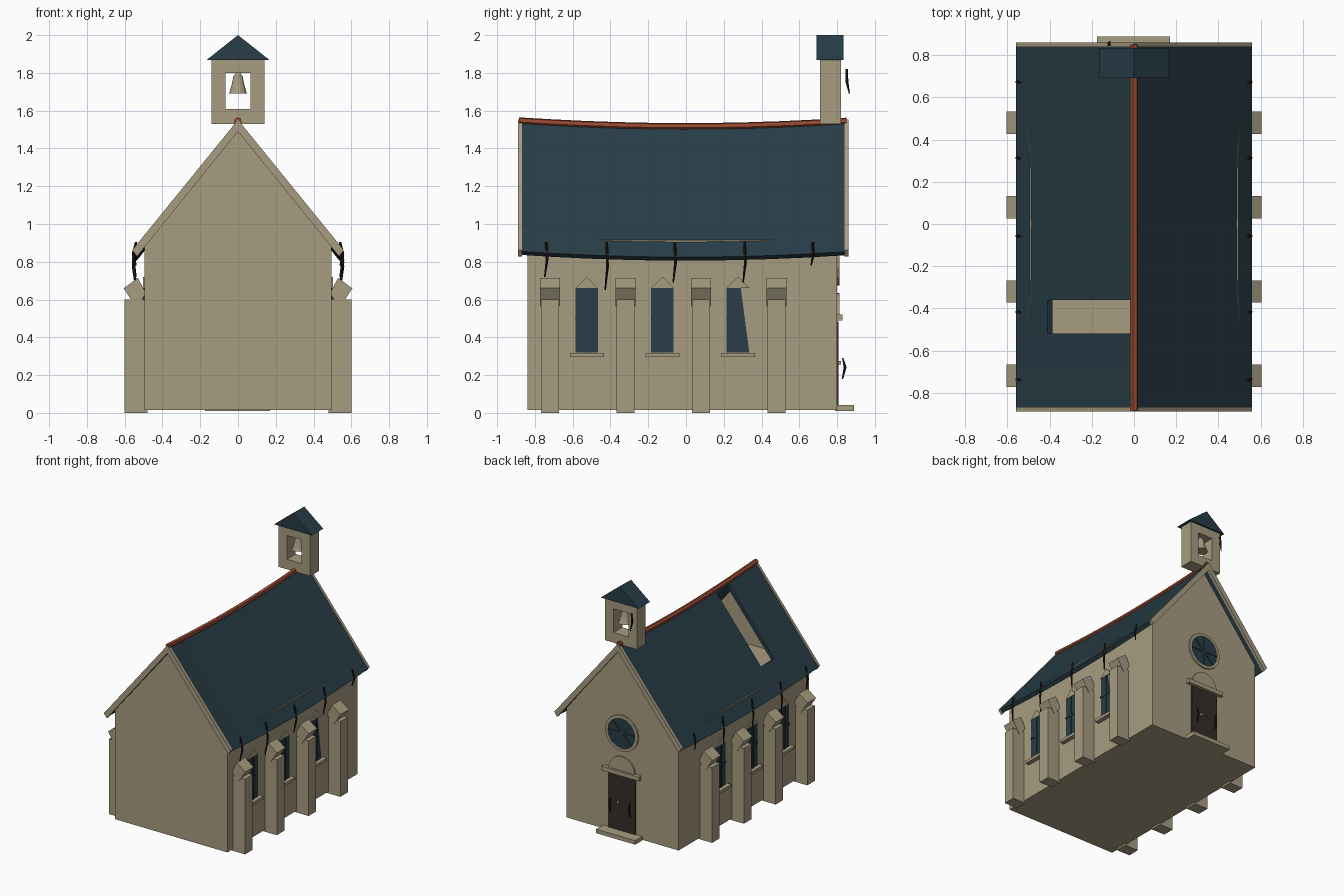
import bpy, bmesh, math
from mathutils import Vector

if "Cube" in bpy.data.objects:
    bpy.data.objects.remove(bpy.data.objects["Cube"])


def material(name, rgb):
    m = bpy.data.materials.new(name)
    m.diffuse_color = (*rgb, 1)
    m.use_nodes = True
    m.node_tree.nodes["Principled BSDF"].inputs["Base Color"].default_value = m.diffuse_color
    return m


STONE = material("warm stone", (0.39, 0.335, 0.22))
SLATE = material("blue slate", (0.021, 0.047, 0.063))
CLAY = material("red clay", (0.30, 0.065, 0.028))
WOOD = material("dark wood", (0.036, 0.026, 0.021))
IRON = material("black iron", (0.016, 0.009, 0.007))


def finish(name, bm, mat):
    bmesh.ops.recalc_face_normals(bm, faces=bm.faces)
    me = bpy.data.meshes.new(name)
    bm.to_mesh(me)
    bm.free()
    me.materials.append(mat)
    ob = bpy.data.objects.new(name, me)
    bpy.context.collection.objects.link(ob)
    return ob


def prism(name, poly, axis, a, b, mat):
    """Extrude a 2D outline along x, y or z between a and b."""
    put = {'x': lambda p, d: (d, p[0], p[1]),
           'y': lambda p, d: (p[0], d, p[1]),
           'z': lambda p, d: (p[0], p[1], d)}[axis]
    bm = bmesh.new()
    lo = [bm.verts.new(put(p, a)) for p in poly]
    hi = [bm.verts.new(put(p, b)) for p in poly]
    bm.faces.new(lo)
    bm.faces.new(hi)
    n = len(poly)
    for i in range(n):
        j = (i + 1) % n
        bm.faces.new((lo[i], lo[j], hi[j], hi[i]))
    return finish(name, bm, mat)


def box(name, x0, x1, y0, y1, z0, z1, mat):
    return prism(name, [(x0, y0), (x1, y0), (x1, y1), (x0, y1)], 'z', z0, z1, mat)


def tube(name, pts, radii, sides, mat):
    """Loft rings along a path, using a fixed frame across its main direction."""
    pts = [Vector(p) for p in pts]
    d = (pts[-1] - pts[0]).normalized()
    u = d.orthogonal().normalized()
    v = d.cross(u)
    bm = bmesh.new()
    rings = []
    for p, r in zip(pts, radii):
        rings.append([bm.verts.new(p + r * (math.cos(t) * u + math.sin(t) * v))
                      for t in (2 * math.pi * k / sides for k in range(sides))])
    for r0, r1 in zip(rings, rings[1:]):
        for k in range(sides):
            j = (k + 1) % sides
            bm.faces.new((r0[k], r0[j], r1[j], r1[k]))
    bm.faces.new(rings[0])
    bm.faces.new(rings[-1])
    return finish(name, bm, mat)


def arc(cx, cz, r, a0, a1, n):
    return [(cx + r * math.cos(a0 + (a1 - a0) * i / n),
             cz + r * math.sin(a0 + (a1 - a0) * i / n)) for i in range(n + 1)]


def sag(y):
    return 0.03 * max(0, 1 - (y / 0.87) ** 2)


# Nave walls and the two gable plates
box("nave", -0.495, 0.495, -0.84, 0.80, 0.015, 0.915, STONE)
gable = [(-0.495, 0.905), (0.495, 0.905), (0, 1.515)]
prism("front_gable", gable, 'y', -0.84, -0.80, STONE)
prism("back_gable", gable, 'y', 0.76, 0.80, STONE)

# Sagging slate roof with a missing strip on the left slope
bm = bmesh.new()
ys = [-0.87, -0.70, -0.52, -0.36, -0.2, 0, 0.2, 0.4, 0.6, 0.84]
xs = [-0.56, -0.41, -0.02, 0, 0.56]
grid = [[bm.verts.new((x, y, 1.545 - abs(x) * 1.232 - sag(y))) for x in xs] for y in ys]
for j in range(len(ys) - 1):
    for i in range(len(xs) - 1):
        if not (i == 1 and ys[j] == -0.52):
            bm.faces.new((grid[j][i], grid[j][i + 1], grid[j + 1][i + 1], grid[j + 1][i]))
roof = finish("roof", bm, SLATE)
if roof.data.polygons[0].normal.z < 0:
    roof.data.flip_normals()
slab = roof.modifiers.new("thickness", 'SOLIDIFY')
slab.thickness = 0.03
slab.offset = -1

# Stone verge trims on both gables
chevron = [(0, 1.552), (0.56, 0.862), (0.535, 0.828), (0, 1.49), (-0.535, 0.828), (-0.56, 0.862)]
prism("front_verge", chevron, 'y', -0.89, -0.868, STONE)
prism("back_verge", chevron, 'y', 0.838, 0.86, STONE)

# Clay ridge capping
ridge_y = [-0.885 + 1.735 * i / 10 for i in range(11)]
tube("ridge_cap", [(0, y, 1.545 - sag(y)) for y in ridge_y], [0.02] * 11, 6, CLAY)

# Buttresses, windows and hanging irons, mirrored to both sides
cap = [(0.605, 0.66), (0.53, 0.715), (0.485, 0.63), (0.545, 0.565)]
irons = [(-0.74, 0.72), (-0.42, 0.65), (-0.06, 0.69), (0.31, 0.69), (0.67, 0.78)]
for s, side in ((1, "right"), (-1, "left")):
    for y in (-0.72, -0.32, 0.08, 0.48):
        x0, x1 = sorted((s * 0.48, s * 0.6))
        box(side + "_buttress", x0, x1, y - 0.048, y + 0.048, 0, 0.6, STONE)
        prism(side + "_buttress_cap", [(s * x, z) for x, z in cap], 'y', y - 0.053, y + 0.053, STONE)
    for y in (-0.525, -0.125, 0.275):
        # the last pane on the right has slipped into the wall
        slip = 0.045 if s > 0 and y > 0.2 else 0
        pane = [(y - 0.06, 0.32), (y + 0.06, 0.32), (y + 0.06 - slip, 0.66), (y - 0.06, 0.66)]
        prism(side + "_window_pane", pane, 'x', s * 0.493, s * 0.5, SLATE)
        head = [(y - 0.06, 0.66), (y + 0.06, 0.66), (y, 0.72)]
        prism(side + "_window_head", head, 'x', s * 0.49, s * 0.503, STONE)
        bar = [(y - 0.006, 0.32), (y + 0.006, 0.32), (y + 0.006, 0.66), (y - 0.006, 0.66)]
        prism(side + "_window_mullion", bar, 'x', s * 0.495, s * 0.506, SLATE)
        rail = [(y - 0.06, 0.495), (y + 0.02, 0.495), (y + 0.02, 0.508), (y - 0.06, 0.508)]
        prism(side + "_window_rail", rail, 'x', s * 0.495, s * 0.506, SLATE)
        sill = [(y - 0.09, 0.295), (y + 0.09, 0.295), (y + 0.09, 0.318), (y - 0.09, 0.318)]
        prism(side + "_window_sill", sill, 'x', s * 0.49, s * 0.53, STONE)
    for y, z in irons:
        m = (z + 0.9) / 2
        tube(side + "_hanging_iron",
             [(s * 0.54, y, 0.905), (s * 0.555, y + 0.004, m), (s * 0.54, y - 0.008, z)],
             [0.007, 0.008, 0.004], 5, IRON)

# Back entrance: door, step, lintel and arch
box("door", -0.12, 0.12, 0.795, 0.808, 0.035, 0.485, WOOD)
box("door_step", -0.175, 0.17, 0.79, 0.89, 0.01, 0.042, STONE)
box("door_lintel", -0.165, 0.165, 0.79, 0.828, 0.488, 0.522, STONE)
prism("door_arch", arc(0, 0.52, 0.115, 0, math.pi, 12), 'y', 0.795, 0.812, STONE)
for x in (0.085, -0.085):
    tube("door_iron", [(x, 0.83, 0.29), (x, 0.842, 0.24), (x, 0.828, 0.18)],
         [0.004, 0.008, 0.004], 5, IRON)
box("door_handle", 0.02, 0.04, 0.805, 0.82, 0.255, 0.275, STONE)

# Round window with spokes and a stone surround
full = arc(0, 0.82, 0.125, 0, 2 * math.pi, 16)[:-1]
prism("round_pane", full, 'y', 0.797, 0.804, SLATE)
outer = arc(0, 0.82, 0.145, 0, 2 * math.pi, 16)
inner = arc(0, 0.82, 0.122, 0, 2 * math.pi, 16)
for i in range(16):
    prism("round_window_surround", [outer[i], outer[i + 1], inner[i + 1], inner[i]],
          'y', 0.795, 0.812, STONE)
for k in range(4):
    c, n = math.cos(k * math.pi / 4), math.sin(k * math.pi / 4)
    spoke = [(a * c * 0.122 - b * n * 0.005, 0.82 + a * n * 0.122 + b * c * 0.005)
             for a, b in ((-1, -1), (1, -1), (1, 1), (-1, 1))]
    prism("round_window_spoke", spoke, 'y', 0.80, 0.81, SLATE)

# Bell tower: four blocks around an opening, with a small gabled roof
box("tower_left_pier", -0.14, -0.065, 0.71, 0.82, 1.53, 1.87, STONE)
box("tower_right_pier", 0.065, 0.14, 0.71, 0.82, 1.53, 1.87, STONE)
box("tower_base", -0.065, 0.065, 0.71, 0.82, 1.53, 1.61, STONE)
box("tower_top", -0.065, 0.065, 0.71, 0.82, 1.80, 1.87, STONE)
prism("tower_roof", [(-0.167, 1.868), (0.167, 1.868), (0, 2.0)], 'y', 0.692, 0.835, SLATE)
bell = tube("bell", [(0, 0.765, z) for z in (1.69, 1.70, 1.74, 1.78, 1.80)],
            [0.052, 0.046, 0.034, 0.026, 0.012], 12, STONE)
tube("bell_rope", [(-0.115, 0.85, 1.82), (-0.12, 0.852, 1.75), (-0.115, 0.865, 1.69)],
     [0.007, 0.008, 0.003], 5, IRON)
